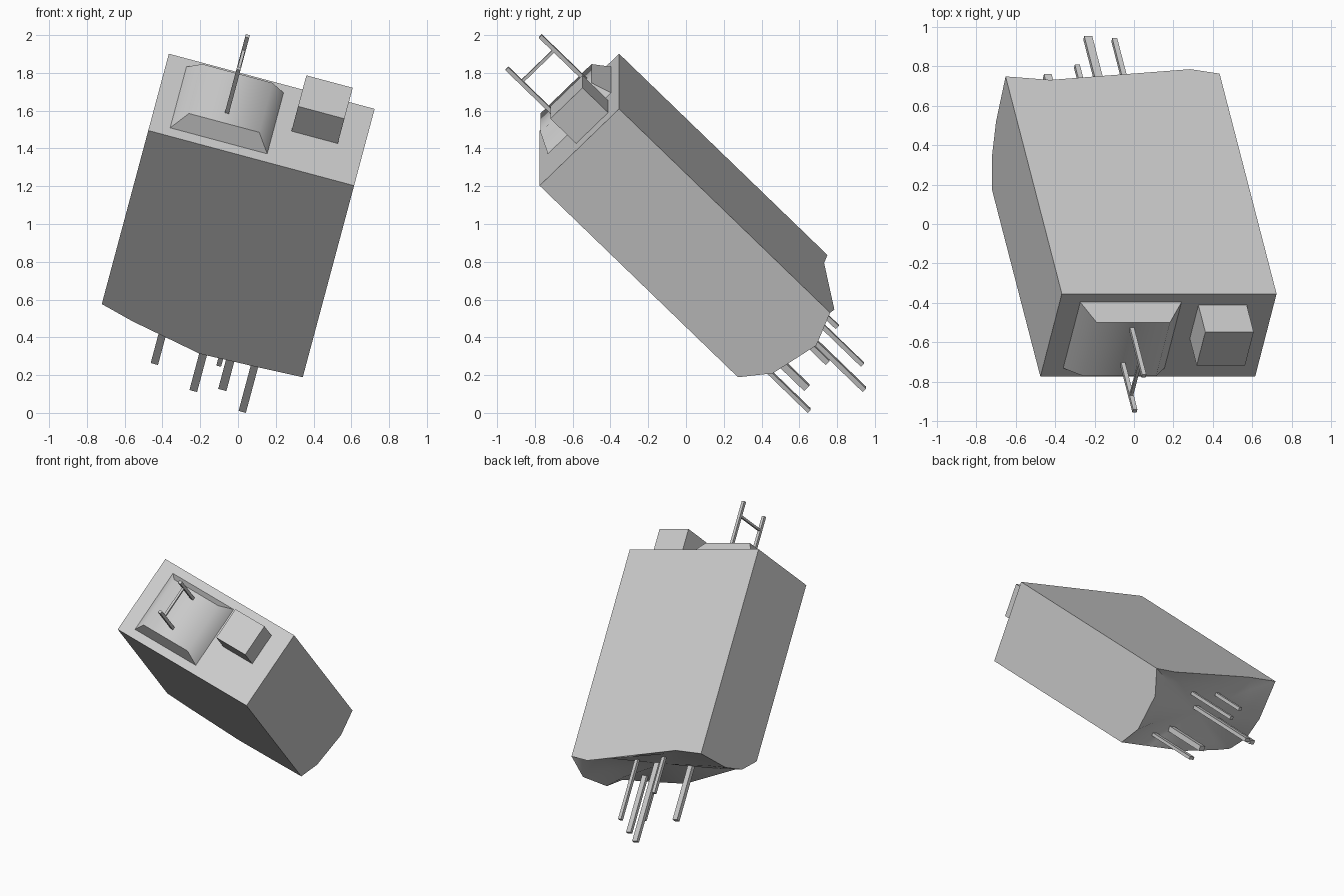
import bpy, bmesh
from math import radians
from mathutils import Matrix, Vector

cube = bpy.data.objects.get("Cube")
if cube:
    bpy.data.objects.remove(cube, do_unlink=True)

# Tilted frame: origin at the front right corner of the cap, local z along the body
FRAME = (Matrix.Translation((-0.475, -0.775, 1.495))
         @ Matrix.Rotation(radians(15), 4, 'Y') @ Matrix.Rotation(radians(45), 4, 'X'))
WIDTH, DEPTH = 1.128, 0.595

grey = bpy.data.materials.new("plain_grey")
grey.use_nodes = True
grey.diffuse_color = (0.6, 0.6, 0.6, 1)
grey.node_tree.nodes["Principled BSDF"].inputs["Base Color"].default_value = (0.6, 0.6, 0.6, 1)


def finish(name, bm):
    bmesh.ops.recalc_face_normals(bm, faces=bm.faces)
    bm.transform(FRAME)
    mesh = bpy.data.meshes.new(name)
    bm.to_mesh(mesh)
    bm.free()
    mesh.materials.append(grey)
    obj = bpy.data.objects.new(name, mesh)
    bpy.context.collection.objects.link(obj)
    bpy.ops.object.select_all(action='DESELECT')
    obj.select_set(True)
    bpy.context.view_layer.objects.active = obj
    bpy.ops.object.shade_smooth_by_angle(angle=radians(60))


def block(name, low, high):
    low, high = Vector(low), Vector(high)
    bm = bmesh.new()
    bmesh.ops.create_cube(bm, size=1)
    for v in bm.verts:
        v.co = (low + high) / 2 + v.co * (high - low)
    finish(name, bm)


def bridge(bm, ring_a, ring_b):
    n = len(ring_a)
    for i in range(n):
        j = (i + 1) % n
        bm.faces.new((ring_a[i], ring_a[j], ring_b[j], ring_b[i]))


# Body: flat cap, straight walls and an uneven, slightly dished lower end
rim = [(0, 0, 1.345), (0.18, 0, 1.41), (0.57, 0, 1.515), (0.88, 0, 1.50),
       (WIDTH, 0, 1.485), (WIDTH, 0.145, 1.60), (WIDTH, 0.417, 1.655),
       (WIDTH, DEPTH, 1.58), (0.98, DEPTH, 1.612), (0.23, DEPTH, 1.535),
       (0, DEPTH, 1.56), (0, 0.30, 1.53), (0, 0.126, 1.465)]
bm = bmesh.new()
top = [bm.verts.new((x, y, 0)) for x, y, t in rim]
lower = [bm.verts.new((x, y, -t)) for x, y, t in rim]
bm.faces.new(top)
bridge(bm, top, lower)
cx, cy = WIDTH / 2, DEPTH / 2
inner = [bm.verts.new((cx + (x - cx) * 0.7, cy + (y - cy) * 0.7, -(t + 1.5) / 2))
         for x, y, t in rim]
bridge(bm, lower, inner)
hub = bm.verts.new((cx, cy, -1.5))
for i in range(len(inner)):
    bm.faces.new((inner[i - 1], inner[i], hub))
finish("body", bm)

# Raised panel with sloping sides
bm = bmesh.new()
base, crown = [[bm.verts.new((x, y, z)) for x, y in ((x0, y0), (x1, y0), (x1, y1), (x0, y1))]
               for x0, x1, y0, y1, z in ((0.108, 0.64, 0.062, 0.535, 0),
                                         (0.185, 0.57, 0.104, 0.487, 0.098))]
bridge(bm, base, crown)
bm.faces.new(crown)
bm.faces.new(base)
finish("raised_panel", bm)

block("side_block", (0.733, 0.273, -0.01), (0.987, 0.513, 0.192))

# Handle: two posts and a crossbar
for name, y in (("front_post", 0.19), ("back_post", 0.44)):
    block(name, (0.367, y - 0.011, 0.08), (0.389, y + 0.011, 0.435))
block("crossbar", (0.37, 0.19, 0.32), (0.386, 0.44, 0.336))

# Pins under the body: x, y, tip, width, thickness
pins = [(0.866, 0.088, 1.93, 0.04, 0.022), (0.587, 0.324, 2.108, 0.042, 0.026),
        (0.734, 0.143, 1.857, 0.045, 0.038), (0.351, 0.247, 1.909, 0.04, 0.03),
        (0.683, 0.431, 1.987, 0.026, 0.024), (0.448, 0.438, 1.79, 0.026, 0.024)]
for i, (x, y, tip, w, d) in enumerate(pins):
    block(f"pin_{i + 1}", (x - w / 2, y - d / 2, -tip), (x + w / 2, y + d / 2, -1.45))
